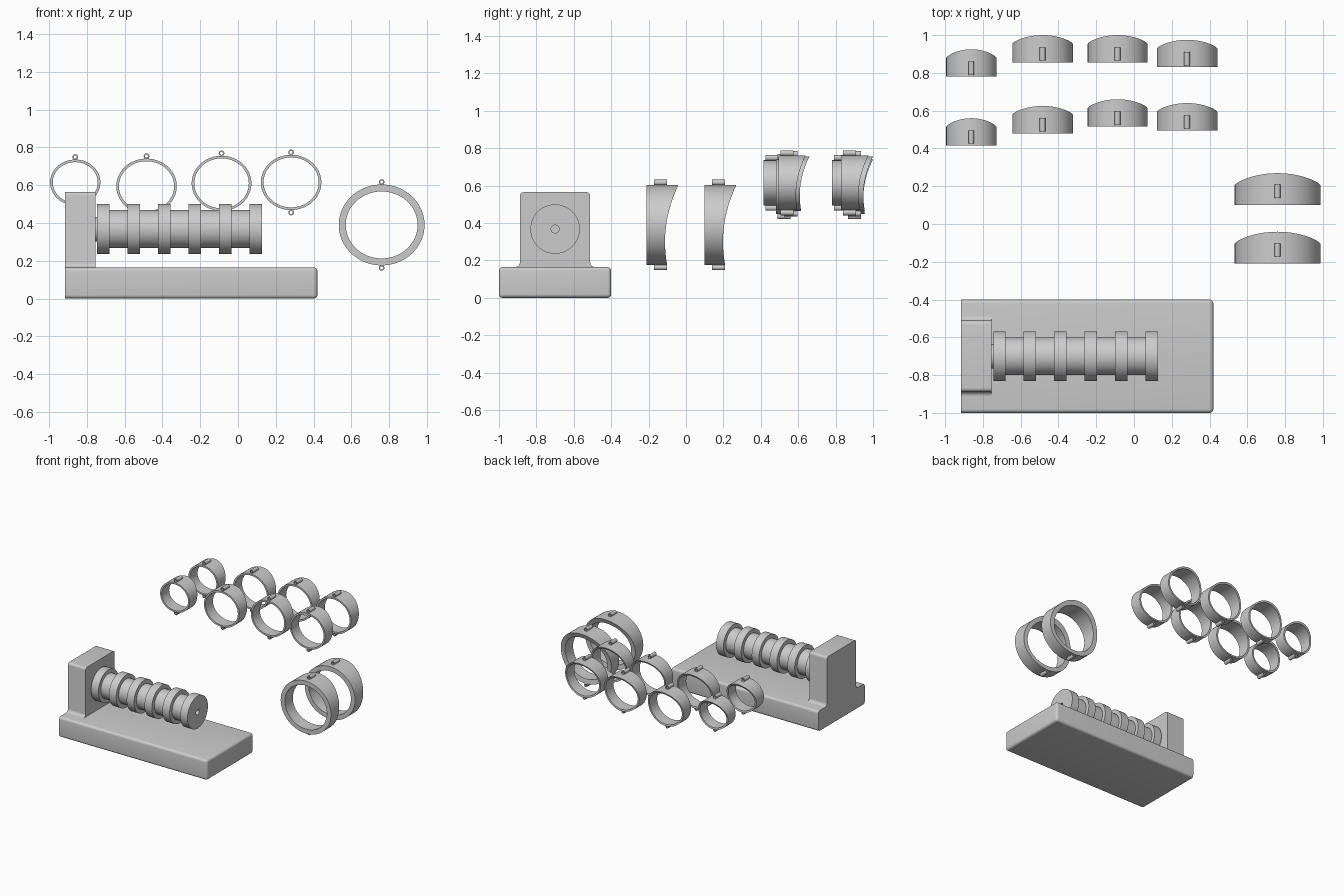
import bpy, bmesh, math

if "Cube" in bpy.data.objects:
    bpy.data.objects.remove(bpy.data.objects["Cube"])

TAU = 2 * math.pi


def make_object(name, bm, smooth=True):
    bmesh.ops.recalc_face_normals(bm, faces=bm.faces)
    mesh = bpy.data.meshes.new(name)
    bm.to_mesh(mesh)
    bm.free()
    ob = bpy.data.objects.new(name, mesh)
    bpy.context.collection.objects.link(ob)
    if smooth:
        bpy.ops.object.select_all(action='DESELECT')
        ob.select_set(True)
        bpy.context.view_layer.objects.active = ob
        bpy.ops.object.shade_smooth_by_angle(angle=math.radians(30))
    return ob


def skin(bm, loops, closed=False):
    """Join successive closed vertex loops with quads."""
    n = len(loops[0])
    pairs = list(zip(loops, loops[1:])) + ([(loops[-1], loops[0])] if closed else [])
    for a, b in pairs:
        for i in range(n):
            j = (i + 1) % n
            bm.faces.new((a[i], a[j], b[j], b[i]))


def arc(cy, cz, r, a0, a1, steps=6):
    return [(cy + r * math.cos(math.radians(a0 + (a1 - a0) * i / steps)),
             cz + r * math.sin(math.radians(a0 + (a1 - a0) * i / steps)))
            for i in range(steps + 1)]


# Base slab: every edge rounded except those of the flat left end
X0, X1 = -0.915, 0.42
bm = bmesh.new()
bmesh.ops.create_cube(bm, size=1)
for v in bm.verts:
    v.co.x = X1 if v.co.x > 0 else X0
    v.co.y = -0.4 if v.co.y > 0 else -1.0
    v.co.z = 0.165 if v.co.z > 0 else 0.0
edges = [e for e in bm.edges if max(v.co.x for v in e.verts) > 0]
bmesh.ops.bevel(bm, geom=edges, offset=0.02, segments=5, profile=0.5, affect='EDGES')
make_object("base", bm)

# Upright: extruded profile with rounded top and flared foot
half, top, foot = 0.188, 0.565, 0.165
right = [(half + 0.025, foot - 0.01)] + arc(half + 0.025, foot + 0.025, 0.025, 270, 180) \
    + arc(half - 0.02, top - 0.02, 0.02, 0, 90)
profile = right + [(-y, z) for y, z in reversed(right)]
bm = bmesh.new()
ends = [[bm.verts.new((x, y - 0.7, z)) for y, z in profile] for x in (X0, -0.755)]
skin(bm, ends)
for loop in ends:
    bm.faces.new(loop)
make_object("upright", bm)

# Spool: turned about an x axis, six collars on a core
R, CORE, PITCH, WIDTH, START = 0.132, 0.1, 0.161, 0.066, -0.745
outline = [(-0.765, 0.065), (START, 0.065)]
for i in range(6):
    x = START + i * PITCH
    outline += [(x, R), (x + WIDTH, R)]
    if i < 5:
        outline += [(x + WIDTH, CORE), (x + PITCH, CORE)]
end = outline[-1][0]
outline += [(end, 0.021), (end - 0.03, 0.021)]
N = 96
bm = bmesh.new()
loops = [[bm.verts.new((x, -0.7 + r * math.cos(TAU * k / N), 0.368 + r * math.sin(TAU * k / N)))
          for k in range(N)] for x, r in outline]
skin(bm, loops)
bm.faces.new(loops[0])
bm.faces.new(loops[-1])
make_object("spool", bm)


def ring(name, x, y, z, rx, rz, wall, depth, tab):
    """Oval cuff with a flat front and a curved back edge; depth = (mid, slope, bow)."""
    n = 96
    bm = bmesh.new()

    def loop(inset, back):
        verts = []
        for k in range(n):
            c, s = math.cos(TAU * k / n), math.sin(TAU * k / n)
            h = (rz - inset) * s
            u = h / rz
            d = depth[0] + depth[1] * u + depth[2] * u * u if back else 0
            verts.append(bm.verts.new((x + (rx - inset) * c, y + d, z + h)))
        return verts

    skin(bm, [loop(0, False), loop(0, True), loop(wall, True), loop(wall, False)], closed=True)
    # Small eyelet tubes at top and bottom
    for side in (1, -1):
        zc = z + side * (rz + 0.013)
        tube = [[bm.verts.new((x + r * math.cos(TAU * k / 24), y + yy, zc + r * math.sin(TAU * k / 24)))
                 for k in range(24)]
                for r, yy in ((0.015, tab), (0.015, tab + 0.07), (0.008, tab + 0.07), (0.008, tab))]
        skin(bm, tube, closed=True)
    make_object(name, bm)


# Two large thick rings
for i, y in enumerate((-0.21, 0.1)):
    ring(f"large_ring_{i + 1}", 0.76, y, 0.39, 0.227, 0.214, 0.037, (0.104, 0.03, 0.035), 0.038)

# Four pairs of thin rings: x, front y, back y, z, rx, rz
small = [(-0.861, 0.415, 0.78, 0.615, 0.133, 0.121),
         (-0.484, 0.48, 0.855, 0.595, 0.16, 0.146),
         (-0.087, 0.515, 0.855, 0.61, 0.158, 0.146),
         (0.281, 0.495, 0.83, 0.615, 0.16, 0.146)]
for i, (x, ya, yb, z, rx, rz) in enumerate(small):
    for row, y in (("front", ya), ("back", yb)):
        ring(f"thin_ring_{row}_{i + 1}", x, y, z, rx, rz, 0.014, (0.098, 0.022, 0.025), 0.01)
